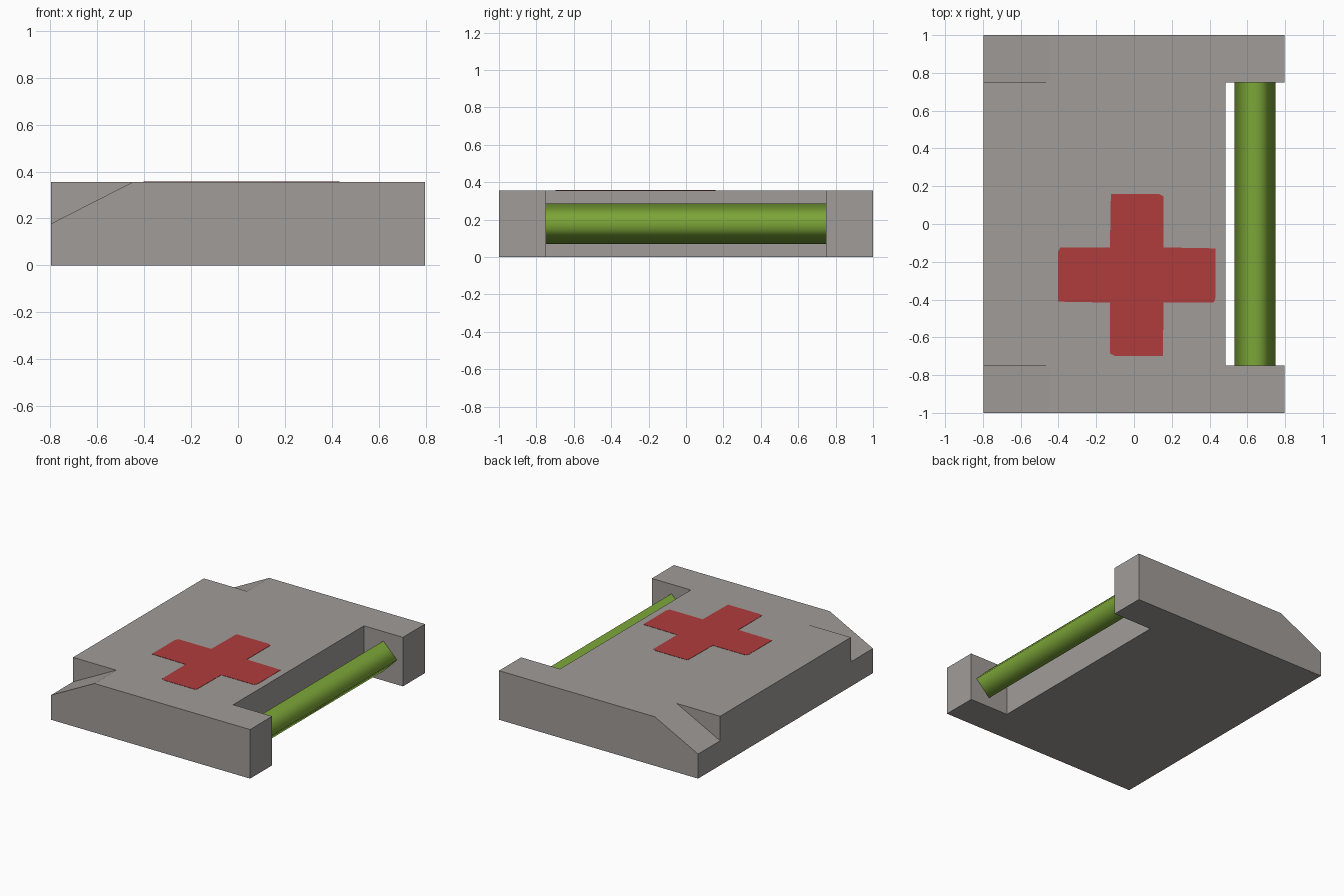
import bpy, bmesh

if "Cube" in bpy.data.objects:
    bpy.data.objects.remove(bpy.data.objects["Cube"])

W, L, H = 0.797, 1.0, 0.355      # half width, half length, height
ARM_Y = 0.748                    # inner face of the end arms
NOTCH_X = 0.485                  # back wall of the handle recess


def material(name, srgb):
    m = bpy.data.materials.new(name)
    lin = [((c / 255 + 0.055) / 1.055) ** 2.4 for c in srgb]
    m.diffuse_color = (*lin, 1.0)
    m.use_nodes = True
    m.node_tree.nodes["Principled BSDF"].inputs["Base Color"].default_value = m.diffuse_color
    return m


def prism(name, outline, axis, lo, hi, mat, caps=True):
    """Extrude a 2D outline: axis 'y' uses (x, z) points, axis 'z' uses (x, y)."""
    def place(p, t):
        return (p[0], t, p[1]) if axis == 'y' else (p[0], p[1], t)
    bm = bmesh.new()
    a = [bm.verts.new(place(p, lo)) for p in outline]
    b = [bm.verts.new(place(p, hi)) for p in outline]
    n = len(outline)
    for i in range(n):
        j = (i + 1) % n
        bm.faces.new((a[i], a[j], b[j], b[i]))
    if caps:
        bm.faces.new(a)
        bm.faces.new(b)
    bmesh.ops.recalc_face_normals(bm, faces=bm.faces[:])
    me = bpy.data.meshes.new(name)
    bm.to_mesh(me)
    bm.free()
    me.materials.append(mat)
    ob = bpy.data.objects.new(name, me)
    bpy.context.collection.objects.link(ob)
    return ob


def cut(target, cutter):
    mod = target.modifiers.new("cut", 'BOOLEAN')
    mod.operation, mod.solver, mod.object = 'DIFFERENCE', 'EXACT', cutter
    bpy.context.view_layer.objects.active = target
    bpy.ops.object.modifier_apply(modifier=mod.name)
    bpy.data.objects.remove(cutter)


grey = material("warm grey", (160, 156, 152))
red = material("cross red", (177, 60, 60))
green = material("handle green", (124, 165, 56))

# Case body: a flat slab
body = prism("case_body", [(-W, 0), (W, 0), (W, H), (-W, H)], 'y', -L, L, grey)

# Recess for the handle
cut(body, prism("recess_cutter", [(NOTCH_X, -0.1), (1, -0.1), (1, 0.5), (NOTCH_X, 0.5)],
                'y', -ARM_Y, ARM_Y, grey))

# Sloped steps at the two corners opposite the handle
slope = (H - 0.178) / (W - 0.45)
wedge = [(-0.45, H), (-1, H - 0.55 * slope), (-1, 0.6), (-0.45 + 0.245 / slope, 0.6)]
for s in (-1, 1):
    y0, y1 = sorted((s * ARM_Y, s * 1.2))
    cut(body, prism("step_cutter", wedge, 'y', y0, y1, grey))

# Handle: four-sided bar standing on its edge, smooth shaded
cx, cz, r = 0.64, 0.178, 0.109
handle = prism("handle", [(cx + r, cz), (cx, cz + r), (cx - r, cz), (cx, cz - r)],
               'y', -ARM_Y, ARM_Y, green, caps=False)
for f in handle.data.polygons:
    f.use_smooth = True

# Red cross: thin plate with clipped arm corners, built arm by arm
ox, oy = 0.015, -0.27            # cross centre
arm, half, c = 0.428, 0.146, 0.025
tip = [(arm - 0.012, -half), (arm, -half + c), (arm, half - 0.005), (half, half)]
outline = []
for k in range(4):
    for x, y in tip:
        for _ in range(k):
            x, y = -y, x
        outline.append((ox + x * 0.975, oy + y))
prism("red_cross", outline, 'z', H - 0.002, H + 0.002, red)
